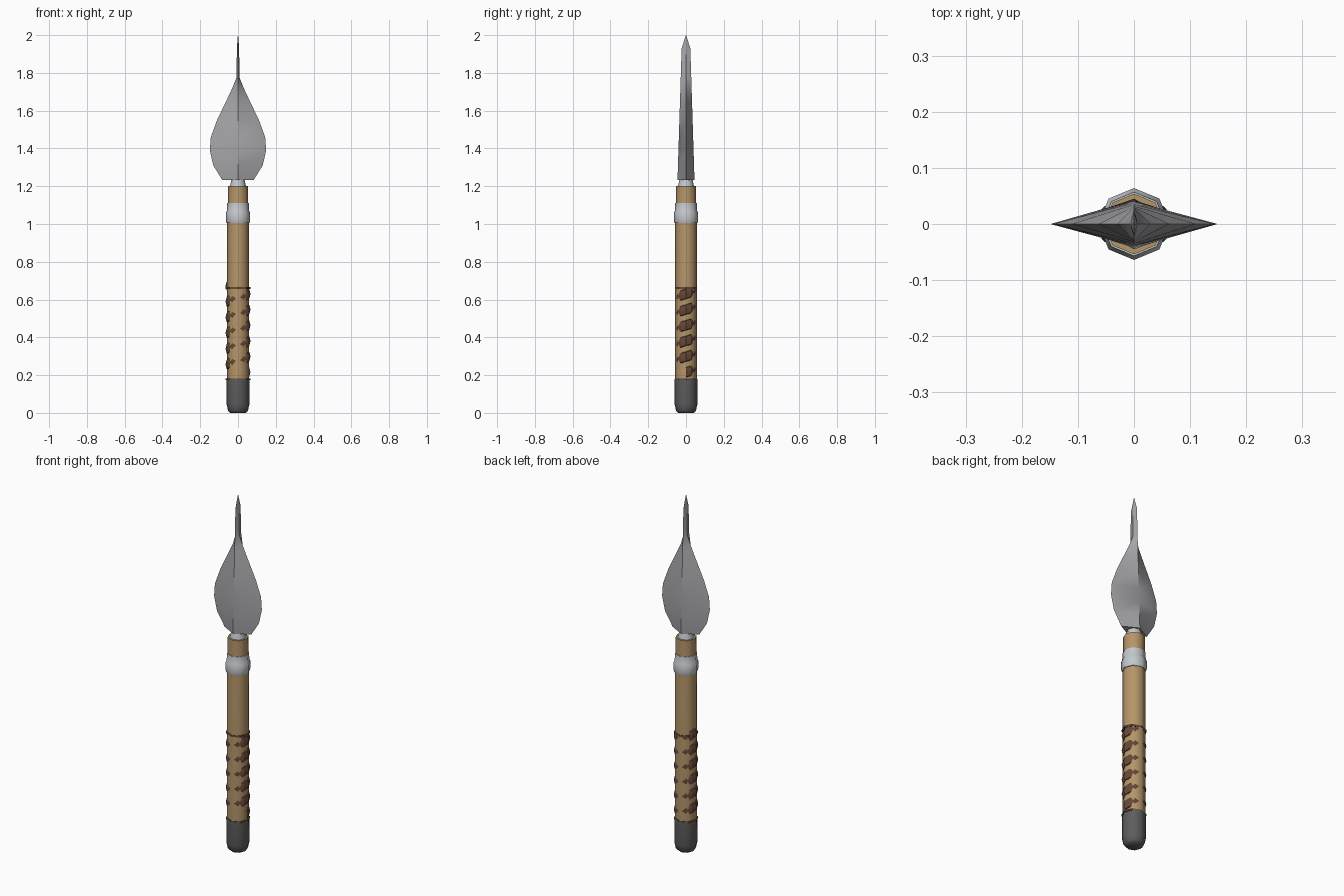
import bpy, math

if "Cube" in bpy.data.objects:
    bpy.data.objects.remove(bpy.data.objects["Cube"])

def material(name, rgb):
    m = bpy.data.materials.new(name)
    m.diffuse_color = (*rgb, 1)
    m.use_nodes = True
    m.node_tree.nodes["Principled BSDF"].inputs["Base Color"].default_value = m.diffuse_color
    return m

wood = material("wood", (0.46, 0.30, 0.14))
leather = material("leather", (0.13, 0.065, 0.04))
dark_iron = material("dark_iron", (0.11, 0.11, 0.11))
pale_steel = material("pale_steel", (0.55, 0.57, 0.6))
steel = material("steel", (0.38, 0.38, 0.4))

def loft(name, rings, mat, angle=30, capped=True):
    """Skin a list of equal-sized vertex rings and close both ends."""
    n = len(rings[0])
    verts = [v for ring in rings for v in ring]
    faces = [(r * n + i, r * n + (i + 1) % n, (r + 1) * n + (i + 1) % n, (r + 1) * n + i)
             for r in range(len(rings) - 1) for i in range(n)]
    if capped:
        faces += [tuple(reversed(range(n))), tuple(range(len(verts) - n, len(verts)))]
    mesh = bpy.data.meshes.new(name)
    mesh.from_pydata(verts, [], faces)
    mesh.validate()
    obj = bpy.data.objects.new(name, mesh)
    bpy.context.collection.objects.link(obj)
    mesh.materials.append(mat)
    bpy.ops.object.select_all(action='DESELECT')
    obj.select_set(True)
    bpy.context.view_layer.objects.active = obj
    bpy.ops.object.shade_smooth_by_angle(angle=math.radians(angle))
    return obj

def ring(rx, ry, z, n=8):
    return [(rx * math.cos(2 * math.pi * i / n), ry * math.sin(2 * math.pi * i / n), z)
            for i in range(n)]

def turned(name, profile, mat, angle=50):
    return loft(name, [ring(r, r, z) for r, z in profile], mat, angle)

# Octagonal shaft and its fittings
turned("shaft", [(0.057, 0.15), (0.057, 1.05), (0.054, 1.1), (0.054, 1.2)], wood)
turned("butt_cap", [(0.042, 0), (0.053, 0.012), (0.06, 0.045), (0.06, 0.18)], dark_iron)
turned("collar", [(0.061, 1.005), (0.064, 1.015), (0.064, 1.06), (0.059, 1.07),
                  (0.057, 1.11)], pale_steel)
turned("blade_socket", [(0.045, 1.19), (0.034, 1.237), (0.03, 1.26)], pale_steel)

# Leather wrap: a flattened helix half sunk into the shaft
pitch, start, turns, steps, sides = 0.083, 0.215, 5, 12, 8
wrap = []
for k in range(turns * steps + steps // 2 + 1):
    a = 2 * math.pi * k / steps
    section = []
    for j in range(sides):
        t = 2 * math.pi * j / sides
        out = 0.02 * math.cos(t)
        section.append(((0.046 + out) * math.cos(a), (0.035 + out) * math.sin(a),
                        start + pitch * k / steps - 0.034 * math.sin(t)))
    wrap.append(section[::-1])
loft("grip_wrap", wrap, leather)

# Thin bands finishing the wrap
for label, z in (("lower", 0.178), ("upper", 0.662)):
    loft(label + "_grip_band", [ring(0.065, 0.058, z - 0.005), ring(0.065, 0.058, z + 0.005)],
         leather)

# Leaf-shaped blade with a diamond section, ending in a narrow spike
half_widths = [(1.233, 0.083), (1.31, 0.131), (1.39, 0.149), (1.46, 0.144), (1.55, 0.111),
               (1.65, 0.063), (1.72, 0.03), (1.775, 0.008), (1.93, 0.006), (2.0, 0.0008)]
blade = []
for z, w in half_widths:
    d = 0.045 - 0.022 * (z - 1.233) / 0.697 if z < 1.99 else 0.001
    blade.append(ring(w, d, z, 4))
loft("blade", blade, steel)
